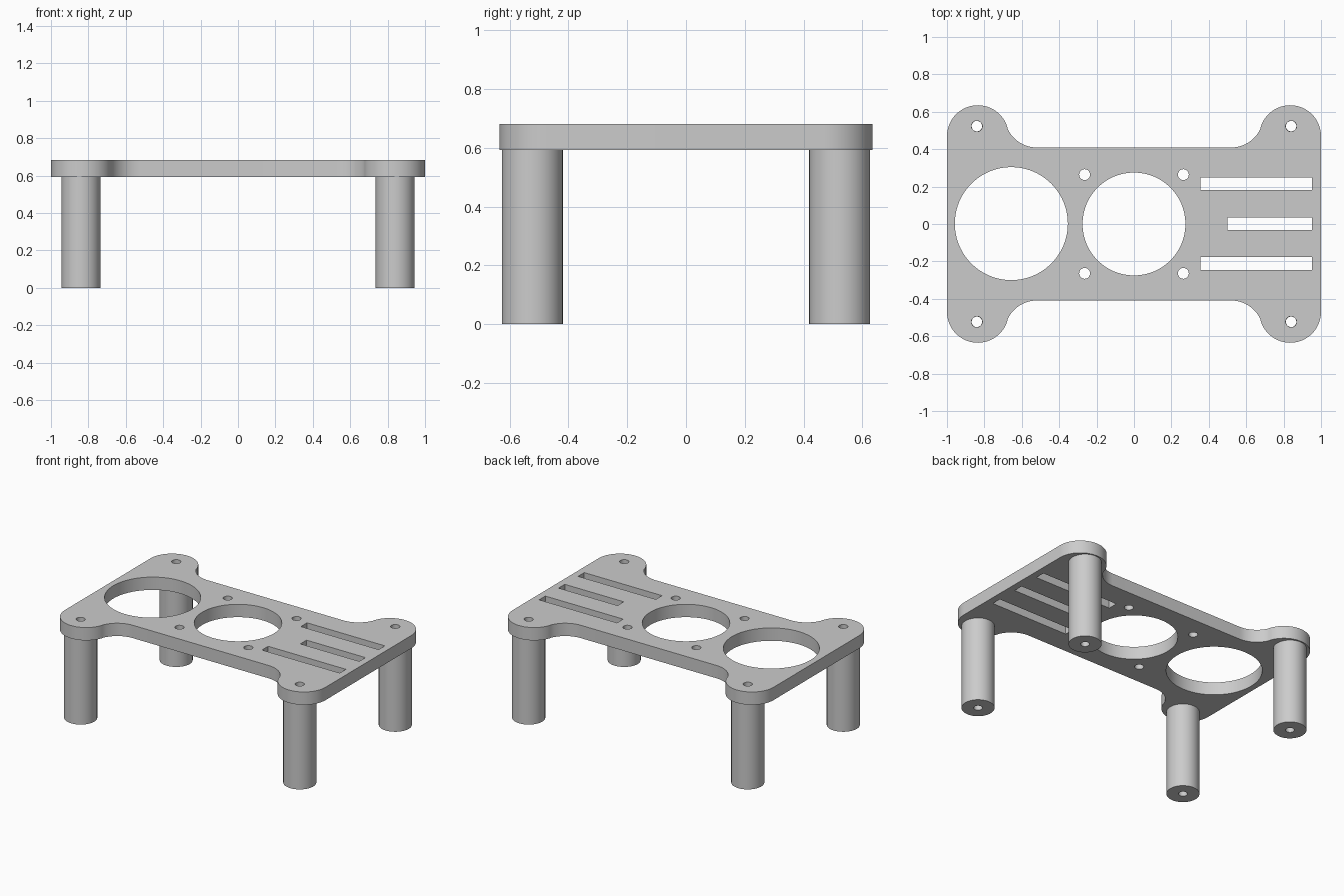
import bpy, bmesh
from math import sin, cos, pi, atan2

if "Cube" in bpy.data.objects:
    bpy.data.objects.remove(bpy.data.objects["Cube"])

grey = bpy.data.materials.new("mid_grey")
grey.diffuse_color = (0.6, 0.6, 0.6, 1)
grey.use_nodes = True
grey.node_tree.nodes["Principled BSDF"].inputs["Base Color"].default_value = grey.diffuse_color


def arc(cx, cy, r, a0, a1, n):
    return [(cx + r * cos(a0 + (a1 - a0) * i / n), cy + r * sin(a0 + (a1 - a0) * i / n))
            for i in range(n + 1)]


def circle(cx, cy, r, n=48):
    return arc(cx, cy, r, 0, 2 * pi, n)[:-1]


def slot(x0, x1, y, h):
    return [(x0, y - h), (x1, y - h), (x1, y + h), (x0, y + h)]


def extrude_profile(name, loops, z0, z1):
    """Solid from an outline plus hole loops, filled and extruded in z."""
    cu = bpy.data.curves.new(name, 'CURVE')
    cu.dimensions = '2D'
    cu.fill_mode = 'BOTH'
    cu.extrude = (z1 - z0) / 2
    for loop in loops:
        sp = cu.splines.new('POLY')
        sp.points.add(len(loop) - 1)
        for p, (x, y) in zip(sp.points, loop):
            p.co = (x, y, 0, 1)
        sp.use_cyclic_u = True
    ob = bpy.data.objects.new(name, cu)
    bpy.context.collection.objects.link(ob)
    bpy.ops.object.select_all(action='DESELECT')
    ob.select_set(True)
    bpy.context.view_layer.objects.active = ob
    bpy.ops.object.convert(target='MESH')
    ob = bpy.context.view_layer.objects.active
    # weld caps to walls
    bm = bmesh.new()
    bm.from_mesh(ob.data)
    bmesh.ops.remove_doubles(bm, verts=bm.verts, dist=0.0001)
    bmesh.ops.translate(bm, verts=bm.verts, vec=(0, 0, (z0 + z1) / 2))
    bmesh.ops.recalc_face_normals(bm, faces=bm.faces)
    bm.to_mesh(ob.data)
    bm.free()
    ob.data.materials.clear()
    ob.data.materials.append(grey)
    bpy.ops.object.shade_smooth_by_angle()
    return ob


PLATE_Z, TOP_Z = 0.593, 0.682
EAR_R, EAR_X, EAR_Y = 0.165, 0.835, 0.47
FIL_R, FIL_X, SIDE_Y = 0.171, 0.52, 0.409
LEG_X, LEG_Y, LEG_R, BORE_R = 0.84, 0.523, 0.104, 0.029

# Plate outline: one quadrant (rounded ear + concave fillet), then mirrored
fil_y = SIDE_Y + FIL_R
a = atan2(fil_y - EAR_Y, FIL_X - EAR_X)
quad = arc(EAR_X, EAR_Y, EAR_R, 0, a, 28)
quad += arc(FIL_X, fil_y, FIL_R, a + pi, 1.5 * pi, 14)[1:]
outline = quad + [(-x, y) for x, y in reversed(quad)]
outline += [(-x, -y) for x, y in quad] + [(x, -y) for x, y in reversed(quad)]

corners = [(sx, sy) for sx in (-1, 1) for sy in (-1, 1)]

# Two large openings, screw holes and three vent slots
holes = [circle(-0.656, 0.002, 0.302, 96), circle(0, 0, 0.275, 96)]
holes += [circle(sx * 0.264, sy * 0.264, 0.029, 32) for sx, sy in corners]
holes += [circle(sx * LEG_X, sy * LEG_Y, BORE_R, 32) for sx, sy in corners]
holes += [slot(x0, 0.952, y, 0.034) for x0, y in ((0.355, 0.215), (0.5, 0.002), (0.355, -0.211))]
extrude_profile("top_plate", [outline] + holes, PLATE_Z, TOP_Z)

# Hollow cylindrical legs
for sx, sy in corners:
    name = ("back" if sy > 0 else "front") + ("_right" if sx > 0 else "_left") + "_leg"
    c = (sx * LEG_X, sy * LEG_Y)
    extrude_profile(name, [circle(*c, LEG_R, 64), circle(*c, BORE_R - 0.001, 32)], 0, PLATE_Z)
